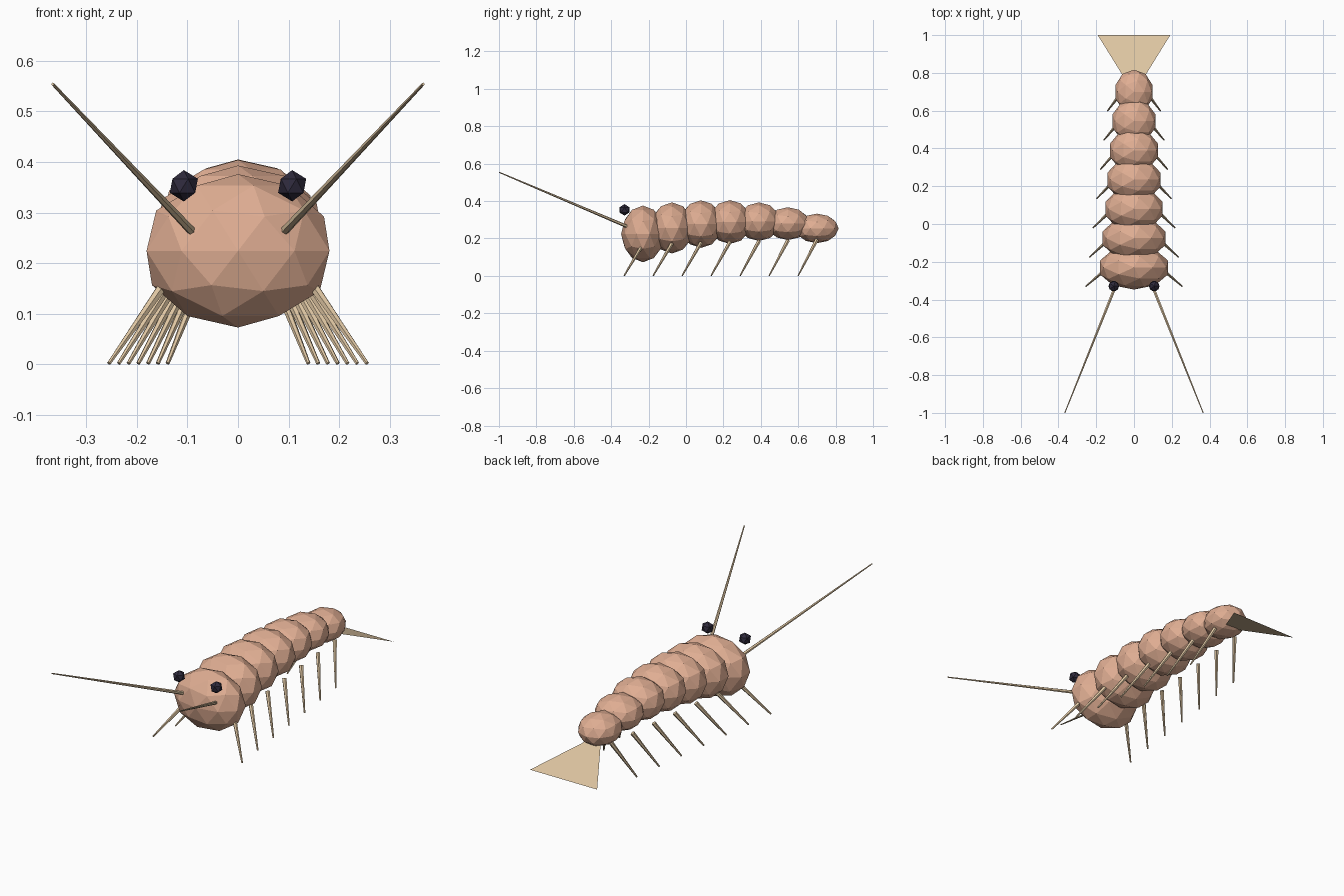
import bpy, bmesh
from mathutils import Matrix, Vector

if "Cube" in bpy.data.objects:
    bpy.data.objects.remove(bpy.data.objects["Cube"])


def material(name, rgb):
    m = bpy.data.materials.new(name)
    m.diffuse_color = (*rgb, 1)
    m.use_nodes = True
    m.node_tree.nodes["Principled BSDF"].inputs["Base Color"].default_value = m.diffuse_color
    return m


SHELL = material("shell_pink", (0.74, 0.42, 0.29))
BEIGE = material("limb_beige", (0.73, 0.56, 0.36))
DARK = material("eye_dark", (0.028, 0.023, 0.045))


def add_object(name, bm, mat):
    mesh = bpy.data.meshes.new(name)
    bm.to_mesh(mesh)
    bm.free()
    mesh.materials.append(mat)
    obj = bpy.data.objects.new(name, mesh)
    bpy.context.collection.objects.link(obj)
    return obj


def ball(name, center, radii, subdivisions, mat):
    bm = bmesh.new()
    bmesh.ops.create_icosphere(bm, subdivisions=subdivisions, radius=1)
    bm.transform(Matrix.Translation(center) @ Matrix.Diagonal((*radii, 1)))
    return add_object(name, bm, mat)


def spike(name, start, end, r_start, r_end, sides, mat):
    # Tapered rod between two points
    start, end = Vector(start), Vector(end)
    axis = end - start
    bm = bmesh.new()
    bmesh.ops.create_cone(bm, cap_ends=True, segments=sides, radius1=r_start,
                          radius2=r_end, depth=axis.length)
    rot = axis.to_track_quat('Z', 'Y').to_matrix().to_4x4()
    bm.transform(Matrix.Translation((start + end) / 2) @ rot)
    return add_object(name, bm, mat)


SIDES = ((-1, "left"), (1, "right"))

# Body segments with one pair of legs each: (width radius, bottom, top)
segments = [(0.190, 0.073, 0.376), (0.174, 0.120, 0.393), (0.160, 0.150, 0.404),
            (0.148, 0.171, 0.405), (0.133, 0.187, 0.393), (0.119, 0.192, 0.367),
            (0.103, 0.175, 0.333)]
for i, (rx, bottom, top) in enumerate(segments):
    y = -0.23 + 0.155 * i
    ball(f"body_segment_{i + 1}", (0, y, (bottom + top) / 2),
         (rx, 0.117, (top - bottom) / 2), 2, SHELL)
    for s, side in SIDES:
        hip = (s * (0.138 - 0.0125 * i), y, 0.17 + 0.004 * i)
        foot = (s * (0.255 - 0.0193 * i), y - 0.1, 0.002)
        spike(f"leg_{side}_{i + 1}", hip, foot, 0.011, 0.004, 6, BEIGE)

# Eyes and antennae
for s, side in SIDES:
    ball(f"eye_{side}", (s * 0.107, -0.329, 0.353), (0.031,) * 3, 1, DARK)
    spike(f"antenna_{side}", (s * 0.092, -0.315, 0.264), (s * 0.366, -0.999, 0.554),
          0.009, 0.003, 6, BEIGE)

# Flat tail fan sloping down to the rear
bm = bmesh.new()
bm.faces.new([bm.verts.new(p) for p in
              ((0, 0.69, 0.225), (0.192, 1.0, 0.103), (-0.192, 1.0, 0.103))])
add_object("tail_fan", bm, BEIGE)
